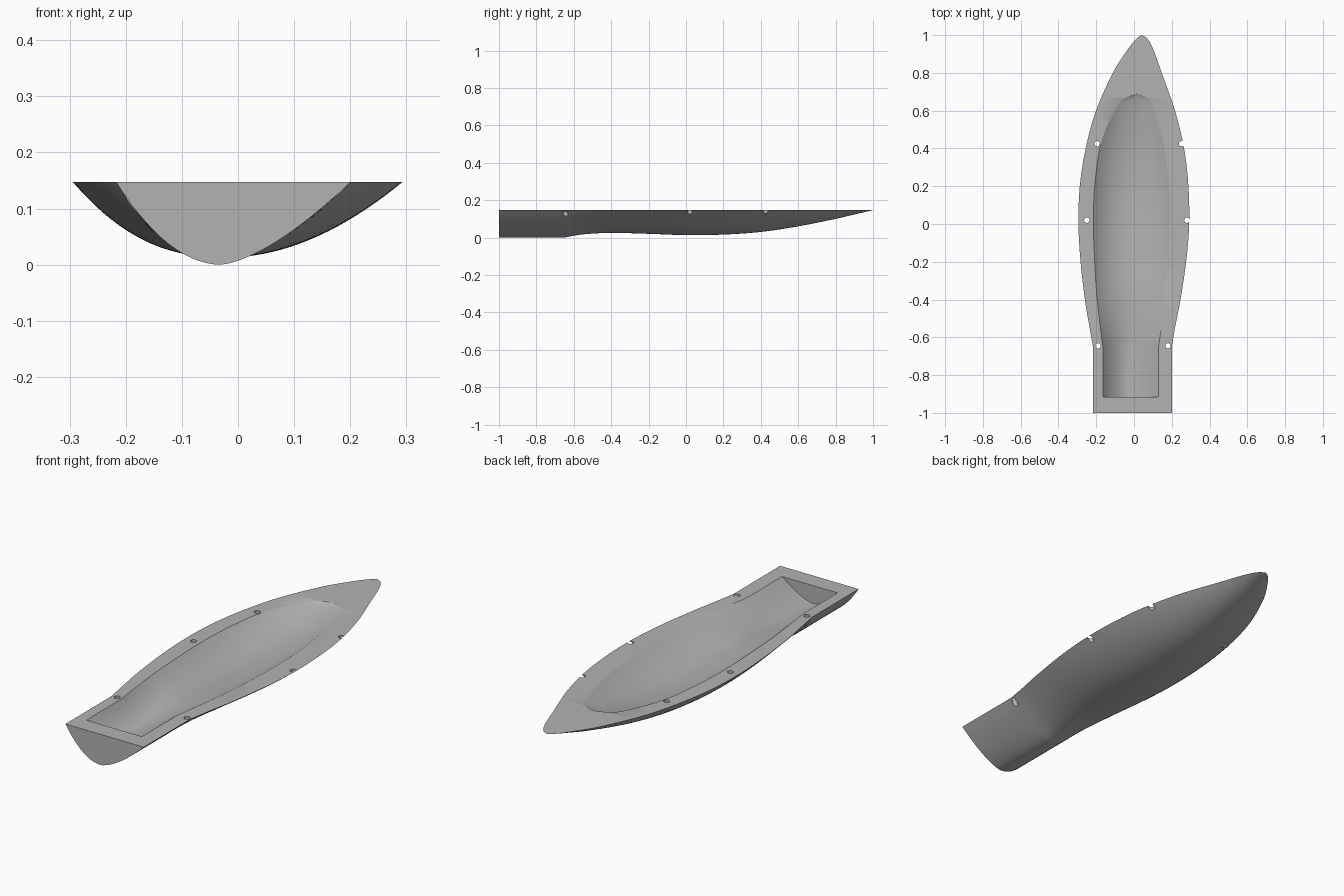
import bpy, bmesh, math

if "Cube" in bpy.data.objects:
    bpy.data.objects.remove(bpy.data.objects["Cube"])

TOP = 0.147
grey = bpy.data.materials.new("plain_grey")
grey.diffuse_color = (0.45, 0.45, 0.45, 1)
grey.use_nodes = True
grey.node_tree.nodes["Principled BSDF"].inputs["Base Color"].default_value = grey.diffuse_color

# Stations: y, left rim x, right rim x, keel x, keel z
OUTER = [(-0.65, -0.217, 0.20, -0.03, 0.0), (-0.55, -0.235, 0.217, -0.03, 0.017),
         (-0.4, -0.26, 0.246, -0.028, 0.025), (-0.2, -0.283, 0.276, -0.025, 0.020),
         (0.0, -0.294, 0.292, -0.02, 0.013), (0.2, -0.287, 0.288, -0.01, 0.016),
         (0.4, -0.256, 0.265, 0.0, 0.030), (0.6, -0.201, 0.217, 0.01, 0.060),
         (0.8, -0.112, 0.147, 0.025, 0.100), (0.92, -0.036, 0.104, 0.035, 0.128),
         (0.98, 0.012, 0.072, 0.04, 0.142), (1.0, 0.04, 0.04, 0.04, TOP)]
INNER = [(-0.65, -0.165, 0.13, -0.03, 0.062), (-0.4, -0.195, 0.165, -0.028, 0.083),
         (-0.2, -0.208, 0.184, -0.02, 0.080), (0.0, -0.215, 0.191, -0.015, 0.075),
         (0.2, -0.208, 0.186, -0.01, 0.077), (0.4, -0.181, 0.162, 0.0, 0.092),
         (0.55, -0.13, 0.128, 0.01, 0.115), (0.65, -0.072, 0.088, 0.02, 0.135),
         (0.69, 0.02, 0.02, 0.02, TOP)]


def smooth_rows(rows, steps=7):
    """Catmull-Rom curve through the stations."""
    pts = [rows[0]] + rows + [rows[-1]]
    out = []
    for i in range(1, len(pts) - 2):
        a, b, c, d = pts[i - 1:i + 3]
        for k in range(steps):
            t = k / steps
            out.append([0.5 * (2 * q + (r - p) * t + (2 * p - 5 * q + 4 * r - s) * t * t
                        + (3 * q - p - 3 * r + s) * t ** 3)
                        for p, q, r, s in zip(a, b, c, d)])
    out.append(list(rows[-1]))
    return out


def section(y, xl, xr, xk, zk, lift):
    """Bowl-shaped cross-section, fuller in the body than in the tail."""
    f = min(max((y + 0.65) / 0.5, 0), 1)
    n = 14
    pts = []
    for i in range(-n, n + 1):
        t = abs(i) / n
        edge, power = (xl, 2 + 0.4 * f) if i < 0 else (xr, 1.5 + 0.4 * f)
        pts.append((xk + (edge - xk) * t, y, zk + (TOP - zk) * t ** power))
    if lift:
        pts = [(xl, y, TOP + lift)] + pts + [(xr, y, TOP + lift)]
    return pts


def loft(name, rows, start_y, lift=0.0):
    rows = [[start_y] + list(rows[0][1:])] + smooth_rows(rows)
    bm = bmesh.new()
    rings = [[bm.verts.new(p) for p in section(*r, lift)] for r in rows]
    n = len(rings[0])
    for a, b in zip(rings, rings[1:]):
        for i in range(n):
            j = (i + 1) % n
            bm.faces.new((a[i], a[j], b[j], b[i]))
    bm.faces.new(rings[0])
    bmesh.ops.remove_doubles(bm, verts=bm.verts, dist=1e-5)
    bmesh.ops.recalc_face_normals(bm, faces=bm.faces)
    return add(name, bm)


def add(name, bm):
    me = bpy.data.meshes.new(name)
    bm.to_mesh(me)
    bm.free()
    me.materials.append(grey)
    ob = bpy.data.objects.new(name, me)
    bpy.context.collection.objects.link(ob)
    return ob


def cut(target, cutter):
    mod = target.modifiers.new("cut", 'BOOLEAN')
    mod.operation = 'DIFFERENCE'
    mod.solver = 'EXACT'
    mod.object = cutter
    bpy.context.view_layer.objects.active = target
    bpy.ops.object.modifier_apply(modifier=mod.name)
    bpy.data.objects.remove(cutter)


# Solid half-shell, then hollowed
shell = loft("half_shell", OUTER, -1.0)
cut(shell, loft("cavity_cutter", INNER, -0.915, 0.05))

# Screw holes along the rim
for x, y in [(-0.195, 0.425), (0.252, 0.425), (-0.25, 0.02),
             (0.28, 0.02), (-0.19, -0.645), (0.18, -0.645)]:
    bm = bmesh.new()
    bmesh.ops.create_cone(bm, cap_ends=True, segments=24, radius1=0.014,
                          radius2=0.014, depth=0.5)
    bmesh.ops.translate(bm, verts=bm.verts, vec=(x, y, 0.1))
    cut(shell, add("hole_cutter", bm))

bpy.ops.object.select_all(action='DESELECT')
shell.select_set(True)
bpy.context.view_layer.objects.active = shell
bpy.ops.object.shade_smooth_by_angle(angle=math.radians(30))
